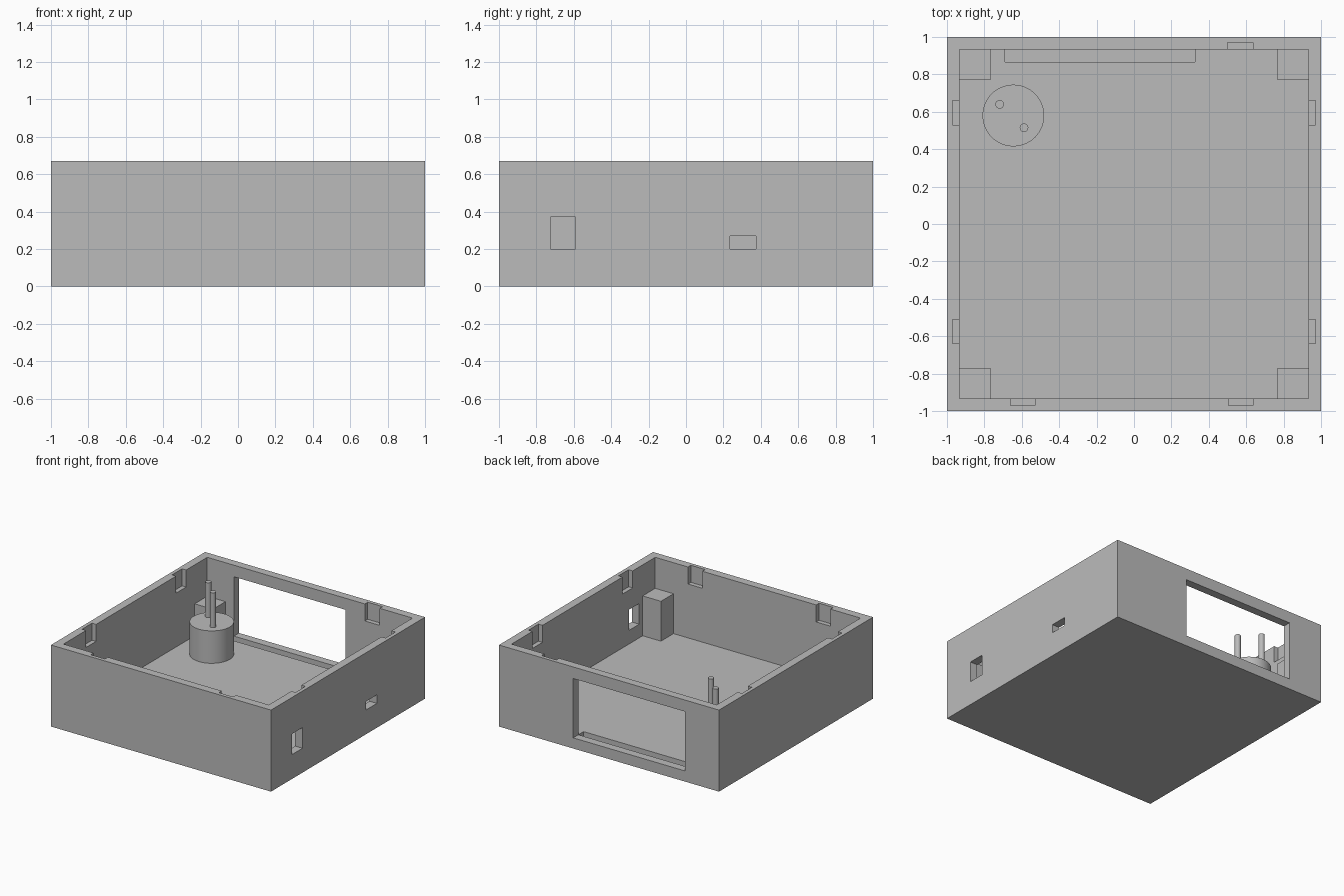
import bpy
import bmesh
from mathutils import Matrix, Vector

cube = bpy.data.objects.get("Cube")
if cube:
    bpy.data.objects.remove(cube, do_unlink=True)

H, FLOOR, INNER = 0.67, 0.0875, 0.933

grey = bpy.data.materials.new("plain_grey")
grey.use_nodes = True
grey.diffuse_color = (0.5, 0.5, 0.5, 1)
grey.node_tree.nodes["Principled BSDF"].inputs["Base Color"].default_value = (0.5, 0.5, 0.5, 1)


def finish(name, bm):
    mesh = bpy.data.meshes.new(name)
    bm.to_mesh(mesh)
    bm.free()
    mesh.materials.append(grey)
    obj = bpy.data.objects.new(name, mesh)
    bpy.context.scene.collection.objects.link(obj)
    return obj


def box(name, lo, hi):
    lo, hi = Vector(lo), Vector(hi)
    bm = bmesh.new()
    bmesh.ops.create_cube(bm, size=1, matrix=Matrix.Translation((lo + hi) / 2)
                          @ Matrix.Diagonal((hi - lo).to_4d()))
    return finish(name, bm)


def cylinder(name, x, y, radius, z0, z1, sides):
    bm = bmesh.new()
    bmesh.ops.create_cone(bm, cap_ends=True, segments=sides, radius1=radius, radius2=radius,
                          depth=z1 - z0, matrix=Matrix.Translation((x, y, (z0 + z1) / 2)))
    obj = finish(name, bm)
    bpy.ops.object.select_all(action='DESELECT')
    obj.select_set(True)
    bpy.context.view_layer.objects.active = obj
    bpy.ops.object.shade_smooth_by_angle()
    return obj


case = box("case", (-1, -1, 0), (1, 1, H))


def cut(name, lo, hi):
    cutter = box(name + "_cutter", lo, hi)
    cutter.hide_render = True
    cutter.hide_set(True)
    mod = case.modifiers.new(name, 'BOOLEAN')
    mod.operation = 'DIFFERENCE'
    mod.solver = 'EXACT'
    mod.object = cutter


# Open tray interior
cut("cavity", (-INNER, -INNER, FLOOR), (INNER, INNER, 1))

# Display window in the back wall, with a slot in the floor behind it
cut("window", (-0.69, 0.9, FLOOR), (0.325, 1.1, 0.575))
cut("floor_slot", (-0.69, 0.865, 0.045), (0.325, INNER, 0.2))

# Port openings in the right-hand wall
cut("tall_port", (0.9, -0.725, 0.2), (1.1, -0.59, 0.37))
cut("flat_port", (0.9, 0.235, 0.2), (1.1, 0.375, 0.27))

# Lid clip pockets, open at the rim
POCKET, CLIP_Z = 0.97, 0.53
for side, s in (("left", 1), ("right", -1)):
    xs = sorted((s * 0.9, s * POCKET))
    for end, y in (("back", 0.595), ("front", -0.575)):
        cut(f"{side}_{end}_clip", (xs[0], y - 0.065, CLIP_Z), (xs[1], y + 0.065, 1))
cut("front_clip_a", (-0.66, -POCKET, CLIP_Z), (-0.53, -0.9, 1))
cut("front_clip_b", (0.505, -POCKET, CLIP_Z), (0.635, -0.9, 1))
cut("back_clip", (0.5, 0.9, CLIP_Z), (0.635, POCKET, 1))

# Corner posts
for end, sy, top in (("front", -1, 0.415), ("back", 1, 0.35)):
    for side, sx in (("left", 1), ("right", -1)):
        xs = sorted((sx * 0.767, sx * 0.95))
        ys = sorted((sy * 0.77, sy * 0.95))
        box(f"{end}_{side}_post", (xs[0], ys[0], 0.06), (xs[1], ys[1], top))

# Round component with two pins
cylinder("round_base", -0.645, 0.58, 0.165, 0.06, 0.354, 64)
cylinder("back_pin", -0.718, 0.64, 0.023, 0.34, 0.64, 24)
cylinder("front_pin", -0.588, 0.515, 0.023, 0.34, 0.64, 24)
